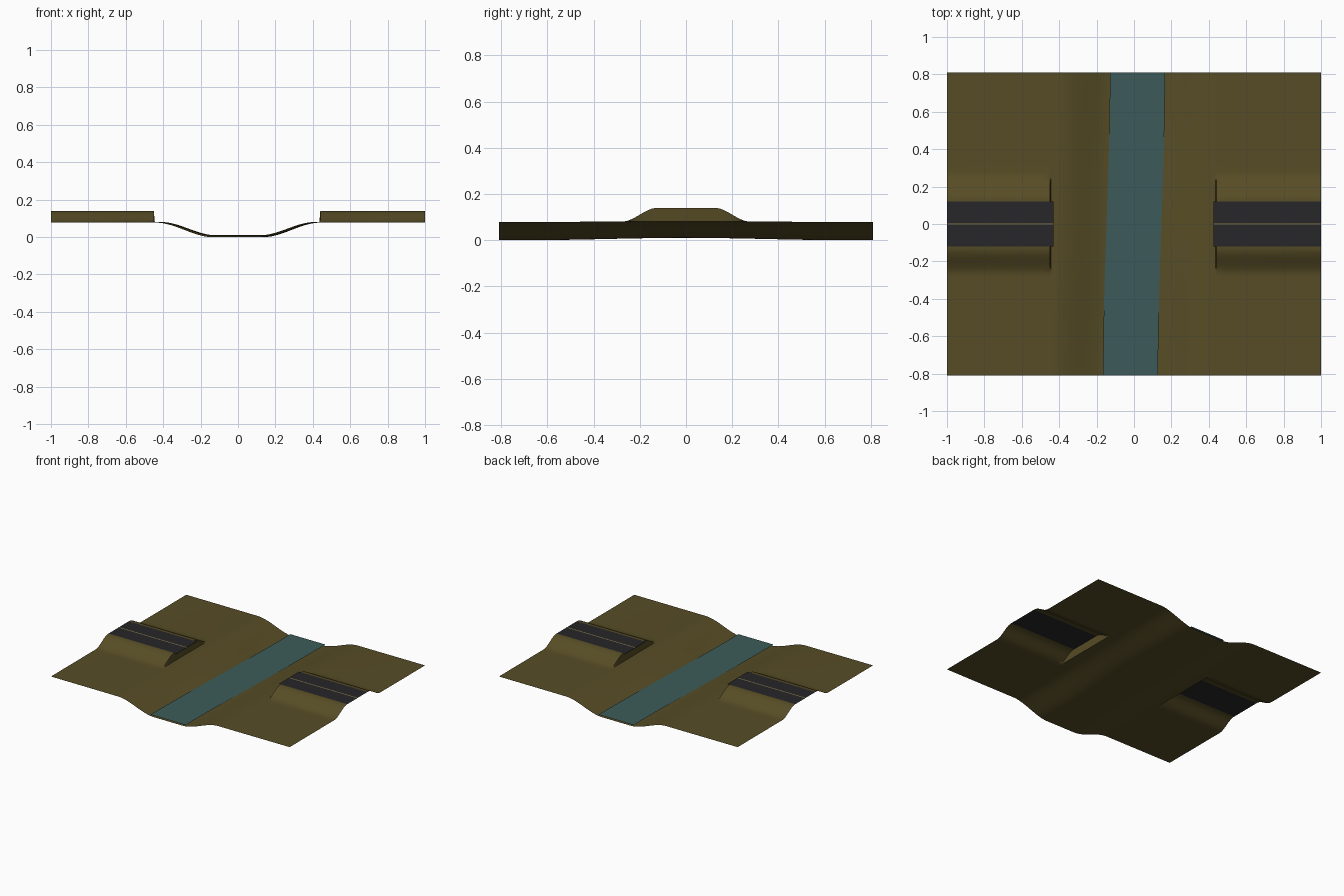
import bpy, bmesh, math

if "Cube" in bpy.data.objects:
    bpy.data.objects.remove(bpy.data.objects["Cube"])

HX, HY = 1.0, 0.81
CREST = 0.14


def material(name, rgb):
    m = bpy.data.materials.new(name)
    m.diffuse_color = (*rgb, 1)
    m.use_nodes = True
    m.node_tree.nodes["Principled BSDF"].inputs["Base Color"].default_value = m.diffuse_color
    return m


earth = material("olive earth", (0.095, 0.073, 0.019))
water_mat = material("river teal", (0.045, 0.105, 0.100))
asphalt = material("dark asphalt", (0.020, 0.020, 0.023))
paint = material("yellow line paint", (0.25, 0.19, 0.06))


def smooth(t):
    t = max(0.0, min(1.0, t))
    return t * t * (3 - 2 * t)


def center(y):
    # gentle bend of the river
    return 0.018 * math.sin(y / HY * math.pi / 2)


def ground(x, y):
    bed = 0.005 * (1 + math.cos(math.pi * y / 0.7))
    bank = 0.078 + 0.004 * math.cos(2.2 * y) * math.cos(1.5 * x)
    return bed + (bank - bed) * smooth((abs(x - center(y)) - 0.12) / 0.30)


def height(x, y):
    z = ground(x, y)
    if x < -0.449 or x > 0.439:
        # raised road embankment
        z += (CREST - z) * smooth((0.275 - abs(y)) / 0.15)
    return z


def grid(name, xs, ys, fn, mat, skip=None):
    bm = bmesh.new()
    v = [[bm.verts.new(fn(x, y)) for x in xs] for y in ys]
    for j in range(len(ys) - 1):
        for i in range(len(xs) - 1):
            if skip and skip((xs[i] + xs[i + 1]) / 2, (ys[j] + ys[j + 1]) / 2):
                continue
            bm.faces.new((v[j][i], v[j][i + 1], v[j + 1][i + 1], v[j + 1][i]))
    for vert in [q for q in bm.verts if not q.link_faces]:
        bm.verts.remove(vert)
    me = bpy.data.meshes.new(name)
    bm.to_mesh(me)
    bm.free()
    ob = bpy.data.objects.new(name, me)
    bpy.context.collection.objects.link(ob)
    me.materials.append(mat)
    bpy.ops.object.select_all(action='DESELECT')
    ob.select_set(True)
    bpy.context.view_layer.objects.active = ob
    bpy.ops.object.shade_smooth_by_angle(angle=math.radians(40))
    return ob


def span(a, b, n):
    return [a + (b - a) * i / n for i in range(n + 1)]


# Terrain: the doubled columns make the steep embankment ends
xs = span(-HX, -0.45, 14) + span(-0.445, 0.435, 56) + span(0.44, HX, 14)
ys = span(-HY, -0.28, 16) + span(-0.26, -0.12, 10) + span(-0.09, 0.09, 6) \
    + span(0.12, 0.26, 10) + span(0.28, HY, 16)
grid("valley_terrain", xs, ys, lambda x, y: (x, y, height(x, y)), earth,
     lambda x, y: abs(y) < 0.12 and (x < -0.45 or x > 0.44))

# River ribbon
grid("river_water", [-0.147, 0.147], span(-HY, HY, 24),
     lambda x, y: (x + center(y), y, 0.0125), water_mat)

# Two road approaches with a painted centre line
for side, x0, x1 in (("left", -HX, -0.43), ("right", 0.425, HX)):
    grid(side + "_road", [x0, x1], [-0.12, 0.12],
         lambda x, y: (x, y, CREST), asphalt)
    grid(side + "_center_line", [x0, x1], [-0.004, 0.004],
         lambda x, y: (x, y, CREST + 0.001), paint)
